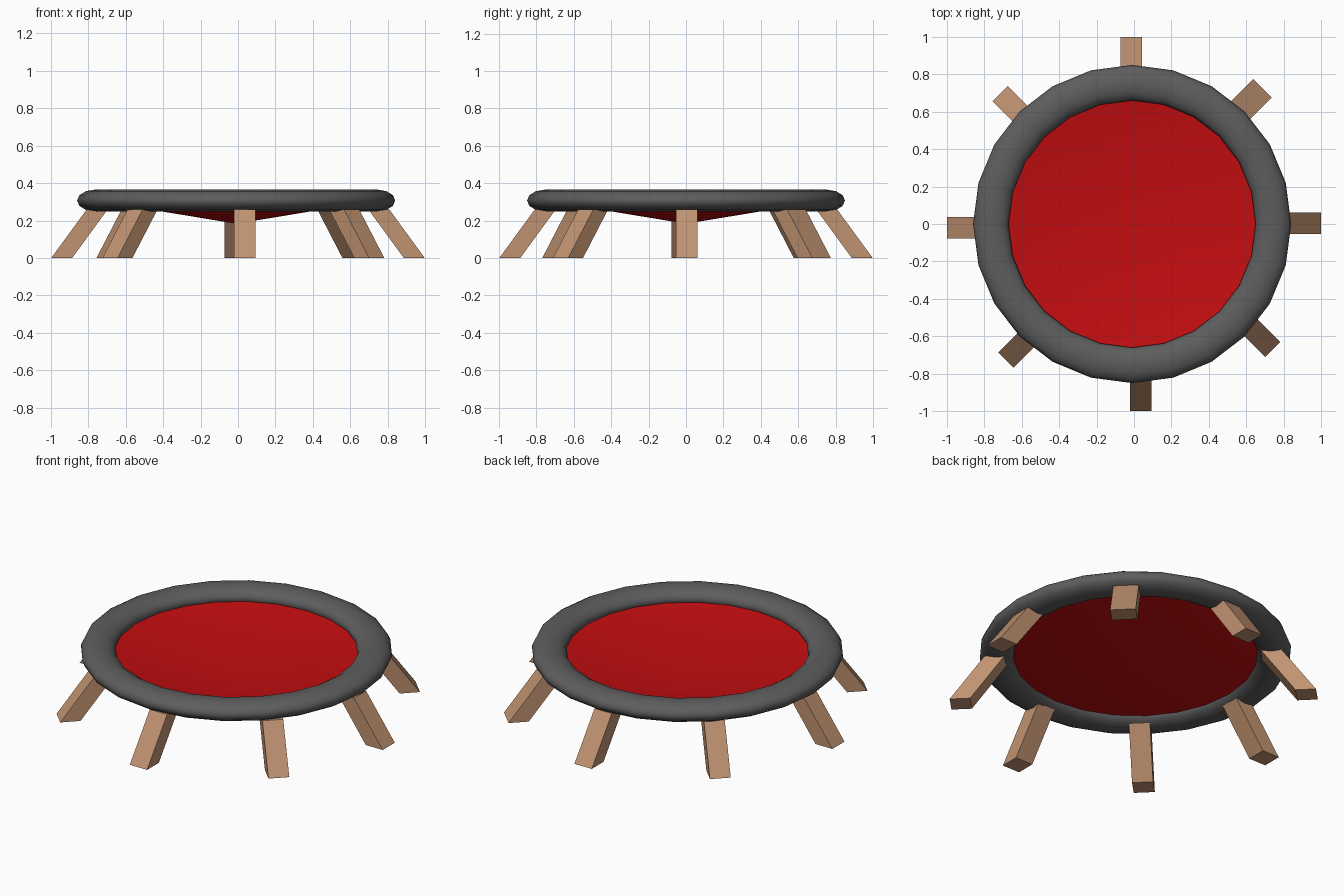
import bpy, bmesh, math
from mathutils import Matrix, Vector

cube = bpy.data.objects.get("Cube")
if cube:
    bpy.data.objects.remove(cube, do_unlink=True)


def material(name, rgb):
    m = bpy.data.materials.new(name)
    m.use_nodes = True
    m.diffuse_color = (*rgb, 1)
    m.node_tree.nodes["Principled BSDF"].inputs["Base Color"].default_value = (*rgb, 1)
    return m


WOOD = material("wood", (0.53, 0.29, 0.165))
GREY = material("grey padding", (0.11, 0.11, 0.11))
RED = material("red fabric", (0.55, 0.004, 0.005))

CENTRE_X = -0.01
SIDES = 24


def add_object(name, bm, mat):
    bmesh.ops.recalc_face_normals(bm, faces=bm.faces)
    mesh = bpy.data.meshes.new(name)
    bm.to_mesh(mesh)
    bm.free()
    mesh.materials.append(mat)
    obj = bpy.data.objects.new(name, mesh)
    bpy.context.collection.objects.link(obj)
    return obj


# Padded rim: a flattened torus
bpy.ops.mesh.primitive_torus_add(
    major_segments=SIDES, minor_segments=12, major_radius=0.755,
    minor_radius=0.095, location=(CENTRE_X, 0, 0.307))
rim = bpy.context.object
rim.name = rim.data.name = "padded_rim"
rim.scale.z = 0.61
rim.data.materials.append(GREY)
bpy.ops.object.shade_smooth()

# Jumping mat: a shallow cone sagging to the middle
bm = bmesh.new()
bmesh.ops.create_circle(bm, cap_ends=True, cap_tris=True, segments=SIDES, radius=0.7)
for v in bm.verts:
    v.co.z = 0.183 + 0.165 * v.co.xy.length
mat_obj = add_object("jumping_mat", bm, RED)
mat_obj.location.x = CENTRE_X
for f in mat_obj.data.polygons:
    f.use_smooth = True
    # the upper side faces up
if mat_obj.data.polygons[0].normal.z < 0:
    mat_obj.data.flip_normals()


# Splayed legs: boxes sheared outward toward the ground
def leg(index, offset, width=0.115):
    height, depth, splay = 0.26, 0.112, 0.19
    bm = bmesh.new()
    bmesh.ops.create_cube(bm, size=1)
    for v in bm.verts:
        up = v.co.z + 0.5
        v.co = Vector((0.942 + v.co.x * depth - splay * up,
                       offset + v.co.y * width, up * height))
    bm.transform(Matrix.Rotation(math.radians(45 * index), 4, "Z"))
    add_object(f"leg_{index + 1}", bm, WOOD)


offsets = [0.005, 0.027, 0.015, 0.014, 0.021, 0.031, 0.037, 0.05]
for i, off in enumerate(offsets):
    leg(i, off, 0.14 if i == 1 else 0.115)
